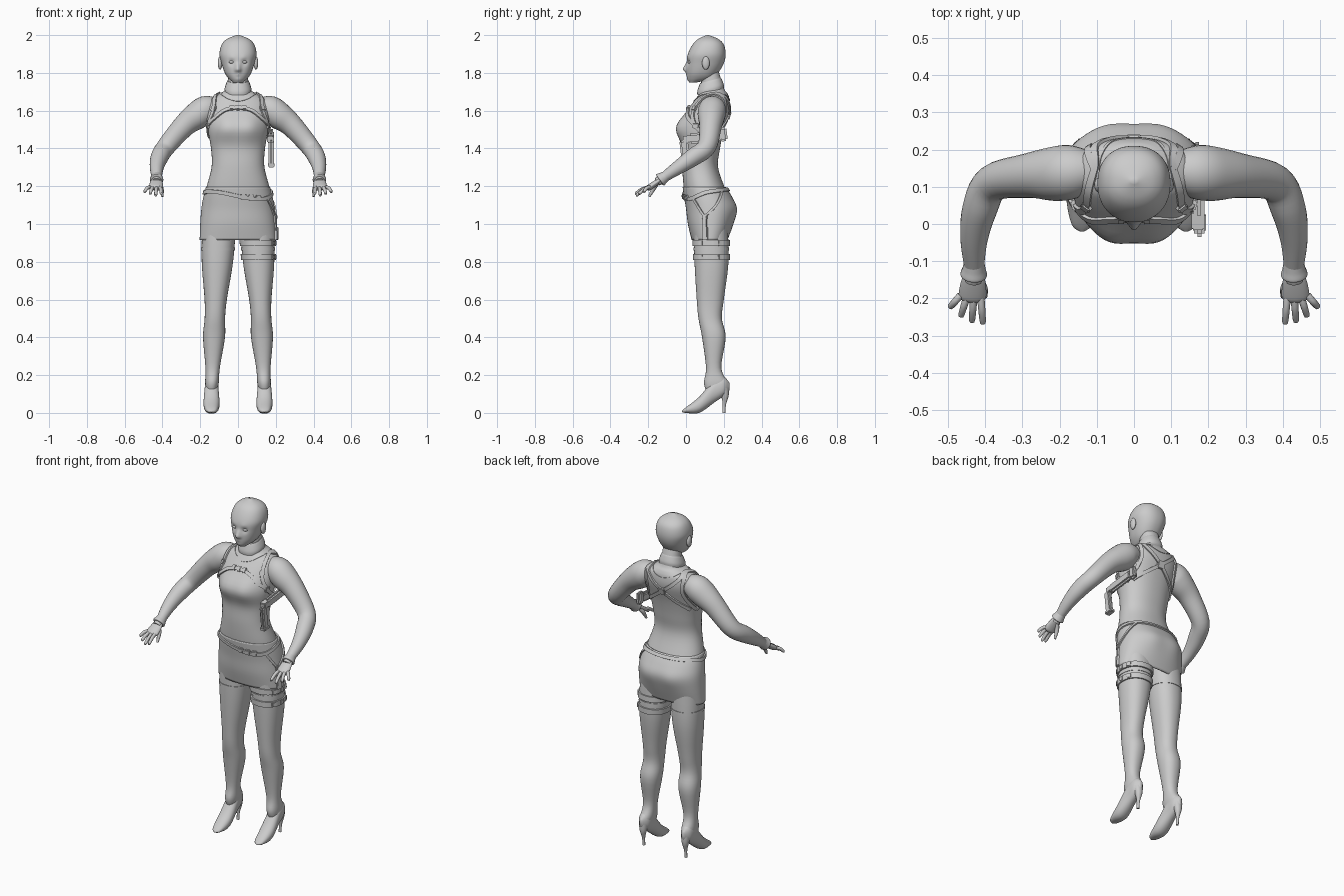
import bpy, bmesh, math
from mathutils import Vector, Matrix
from mathutils.bvhtree import BVHTree

default_cube = bpy.data.objects.get("Cube")
if default_cube:
    bpy.data.objects.remove(default_cube)

grey = (0.6, 0.6, 0.6, 1)
material = bpy.data.materials.new("plain grey")
material.use_nodes = True
material.diffuse_color = grey
material.node_tree.nodes["Principled BSDF"].inputs["Base Color"].default_value = grey


def finish(name, bm):
    bmesh.ops.recalc_face_normals(bm, faces=bm.faces)
    mesh = bpy.data.meshes.new(name)
    bm.to_mesh(mesh)
    bm.free()
    mesh.materials.append(material)
    mesh.shade_smooth()
    mesh.set_sharp_from_angle(angle=math.radians(50))
    part = bpy.data.objects.new(name, mesh)
    bpy.context.collection.objects.link(part)
    return part


def smooth(rows, steps=5, closed=False):
    """Smooth curve through tuples of any length."""
    count, result = len(rows), []

    def pick(i):
        return rows[i % count] if closed else rows[min(max(i, 0), count - 1)]

    for i in range(count if closed else count - 1):
        for k in range(steps):
            t = k / steps
            result.append(tuple(
                b + t * (c - a + t * (2 * a - 5 * b + 4 * c - d + t * (3 * b - a - 3 * c + d))) / 2
                for a, b, c, d in zip(pick(i - 1), pick(i), pick(i + 1), pick(i + 2))))
    return result if closed else result + [tuple(rows[-1])]


def skin(name, rings, caps=True, closed=False, bumps=(), flip=1):
    bm = bmesh.new()
    grid = [[bm.verts.new((x * flip, y, z)) for x, y, z in ring] for ring in rings]
    pairs = list(zip(grid, grid[1:])) + ([(grid[-1], grid[0])] if closed else [])
    for a, b in pairs:
        for i in range(len(a)):
            bm.faces.new((a[i - 1], a[i], b[i], b[i - 1]))
    if caps and not closed:
        bm.faces.new(grid[0])
        bm.faces.new(grid[-1])
    for vert in bm.verts:
        start = vert.co.copy()
        for x, y, z, size, push in bumps:
            for centre in {(x, y, z), (-x, y, z)}:
                vert.co.y += push * math.exp(-(start - Vector(centre)).length_squared / (2 * size * size))
    return finish(name, bm)


def section(at, wide, low, high):
    return at, wide, low, high


def signed_power(value, power):
    return math.copysign(abs(value) ** power, value)


def loft(name, sections, along="z", centre=lambda at: 0, sides=40, steps=5, **options):
    rings = []
    for at, wide, low, high in smooth(sections, steps):
        ring = []
        for i in range(sides):
            angle = math.tau * i / sides
            x = centre(at) + wide * signed_power(math.cos(angle), 0.9)
            other = (low + high) / 2 + (high - low) / 2 * signed_power(math.sin(angle), 0.9)
            ring.append((x, other, at) if along == "z" else (x, at, other))
        rings.append(ring)
    return skin(name, rings, **options)


def tube(name, knots, reference=(1, 0, 1), flat=1, sides=20, flip=1):
    """Each knot is a position with a radius."""
    path, rings = smooth([(*place, radius) for place, radius in knots]), []
    for i, (*place, radius) in enumerate(path):
        ahead = Vector(path[min(i + 1, len(path) - 1)][:3]) - Vector(path[max(i - 1, 0)][:3])
        ahead.normalize()
        across = Vector(reference)
        across = (across - ahead * across.dot(ahead)).normalized()
        up = ahead.cross(across) * flat
        angles = [math.tau * k / sides for k in range(sides)]
        rings.append([Vector(place) + radius * (across * math.cos(a) + up * math.sin(a)) for a in angles])
    return skin(name, rings, flip=flip)


def surface(part):
    return BVHTree.FromPolygons([v.co for v in part.data.vertices], [p.vertices for p in part.data.polygons])


def hoop(middle, wide, deep, height):
    """Closed path around the body; height is a rule of cosine and sine."""
    turns = [(math.cos(math.tau * k / 12), math.sin(math.tau * k / 12)) for k in range(12)]
    return [(middle[0] + wide * c, middle[1] + deep * s, height(c, s)) for c, s in turns]


def strap(name, path, body, width=0.02, thick=0.008, closed=False, flip=1):
    """Flat band laid onto a body surface."""
    hits = [body.find_nearest(Vector((x * flip, y, z)))[:2] for x, y, z in smooth(path, 8, closed)]
    last, rings = len(hits) - 1, []
    for i, (place, normal) in enumerate(hits):
        before = hits[i - 1 if closed else max(i - 1, 0)][0]
        after = hits[(i + 1) % len(hits) if closed else min(i + 1, last)][0]
        side = (after - before).cross(normal).normalized() * width / 2
        inner, outer = place - normal * 0.004, place + normal * thick
        rings.append([inner - side, inner + side, outer + side, outer - side])
    return skin(name, rings, closed=closed)


def box(name, place, size, turn=Matrix(), bevel=0.004):
    bm = bmesh.new()
    bmesh.ops.create_cube(bm, size=1)
    bmesh.ops.scale(bm, vec=size, verts=bm.verts)
    bmesh.ops.bevel(bm, geom=bm.edges[:], offset=bevel, segments=2, affect="EDGES")
    bmesh.ops.transform(bm, matrix=Matrix.Translation(place) @ turn, verts=bm.verts)
    return finish(name, bm)


def buckle(name, near, body, wide=0.03, tall=0.03):
    place, normal = body.find_nearest(Vector(near))[:2]
    turn = normal.to_track_quat("Z", "Y").to_matrix().to_4x4()
    return box(name, place + normal * 0.004, (wide, tall, 0.016), turn)


def ball(name, place, size):
    bm = bmesh.new()
    bmesh.ops.create_uvsphere(bm, u_segments=20, v_segments=12, radius=1)
    bmesh.ops.transform(bm, matrix=Matrix.LocRotScale(Vector(place), None, Vector(size)), verts=bm.verts)
    return finish(name, bm)


# torso with neck
torso = loft("torso", [
    section(at=.98, wide=.17, low=.03, high=.22), section(at=1.08, wide=.18, low=.01, high=.25),
    section(at=1.18, wide=.17, low=-.01, high=.21), section(at=1.3, wide=.14, low=-.02, high=.17),
    section(at=1.4, wide=.143, low=-.02, high=.18), section(at=1.5, wide=.16, low=-.03, high=.2),
    section(at=1.6, wide=.167, low=.01, high=.23), section(at=1.66, wide=.15, low=.05, high=.23),
    section(at=1.69, wide=.1, low=.07, high=.22), section(at=1.72, wide=.06, low=.08, high=.2),
    section(at=1.82, wide=.05, low=.08, high=.17)],
    sides=64, bumps=[(.065, -.03, 1.52, .05, -.028)])

# turtleneck collar, tilted forward
collar = loft("collar", [
    section(at=1.7, wide=.07, low=.06, high=.2), section(at=1.72, wide=.07, low=.06, high=.2),
    section(at=1.75, wide=.06, low=.07, high=.19), section(at=1.76, wide=.055, low=.075, high=.185)])
for vert in collar.data.vertices:
    vert.co.z += (vert.co.y - .13) / 4

# head with nose, brow, eye sockets, lips and chin
head = loft("head", [
    section(at=1.75, wide=.025, low=.02, high=.06), section(at=1.77, wide=.05, low=.01, high=.14),
    section(at=1.8, wide=.07, low=.005, high=.17), section(at=1.85, wide=.087, low=.004, high=.2),
    section(at=1.9, wide=.098, low=.01, high=.21), section(at=1.95, wide=.086, low=.035, high=.2),
    section(at=1.98, wide=.058, low=.065, high=.17), section(at=2, wide=.008, low=.11, high=.12)],
    sides=112, steps=8, bumps=[
        (0, 0, 1.82, .01, -.019), (0, 0, 1.84, .01, -.009), (.01, 0, 1.813, .007, -.006),
        (.034, .01, 1.857, .013, .009), (.03, .01, 1.877, .012, -.003),
        (0, 0, 1.79, .01, -.006), (0, 0, 1.779, .007, .003), (0, .01, 1.763, .014, -.005)])

# skirt shell
skirt = loft("skirt", [
    section(at=.915, wide=.203, low=.03, high=.22), section(at=1, wide=.2, low=.01, high=.25),
    section(at=1.08, wide=.194, low=0, high=.265), section(at=1.14, wide=.184, low=-.01, high=.245),
    section(at=1.195, wide=.17, low=-.018, high=.212)],
    sides=64, caps=False, bumps=[(.075, .26, 1.07, .045, .009)])
shell = skirt.modifiers.new("thickness", "SOLIDIFY")
shell.thickness = 0.008
shell.offset = -1

on_torso, on_skirt = surface(torso), surface(skirt)

# landmarks on the model's left
collarbone, shoulder, blade = (.14, .03, 1.62), (.11, .15, 1.7), (.1, .22, 1.66)
armpit, ribs, spine = (.16, .05, 1.52), (.16, .12, 1.46), (0, .24, 1.57)
elbow, wrist = Vector((.38, .11, 1.41)), Vector((.43, -.12, 1.245))
reach = Vector((.05, -.8, -.55))

for s, side in ((1, "left"), (-1, "right")):
    ball(side + "_eye", (s * .034, .02, 1.857), (.014, .011, .008))
    ball(side + "_ear", (s * .095, .105, 1.852), (.012, .02, .035))

    # legs, pointed shoes and thin heels
    leg = loft(side + "_leg", [
        section(at=1, wide=.09, low=.04, high=.22), section(at=.8, wide=.083, low=.045, high=.225),
        section(at=.6, wide=.059, low=.057, high=.2), section(at=.5, wide=.054, low=.066, high=.19),
        section(at=.4, wide=.058, low=.085, high=.21), section(at=.24, wide=.038, low=.106, high=.187),
        section(at=.16, wide=.036, low=.095, high=.22), section(at=.11, wide=.028, low=.11, high=.21)],
        centre=lambda z: .145 - .045 * z, flip=s)
    on_leg = surface(leg)
    loft(side + "_shoe", [
        section(at=-.02, wide=.006, low=.004, high=.012), section(at=0, wide=.028, low=0, high=.03),
        section(at=.07, wide=.042, low=0, high=.085), section(at=.15, wide=.037, low=.055, high=.18),
        section(at=.2, wide=.032, low=.09, high=.19), section(at=.23, wide=.008, low=.12, high=.16)],
        along="y", centre=lambda y: .14, sides=28, flip=s)
    tube(side + "_heel", [((.14, .2, .13), .028), ((.14, .206, .09), .02), ((.14, .203, .045), .009),
                          ((.14, .2, 0), .008)], flip=s)

    # arms and glove cuffs
    tube(side + "_arm", [
        ((.11, .145, 1.62), .05), ((.165, .14, 1.608), .072), ((.215, .135, 1.575), .073),
        ((.285, .13, 1.52), .06), (elbow, .05), ((.415, .04, 1.355), .047), ((.43, -.04, 1.3), .037),
        (wrist, .026), (wrist + reach * .04, .023)], sides=28, flip=s)
    tube(side + "_cuff", [(wrist - reach * .02, .027), (wrist, .031), (wrist + reach * .02, .036),
                          (wrist + reach * .025, .028)], flip=s)

    # hands with fanned fingers
    palm = [(.01, .022), (.04, .032), (.08, .037), (.1, .035), (.11, .02)]
    tube(side + "_palm", [(wrist + reach * far, radius) for far, radius in palm],
         reference=(1, 0, 0), flat=.42, flip=s)
    for k, finger in enumerate(("index", "middle", "ring", "little")):
        base = wrist + reach * .09 + Vector((.018 * k - .022, 0, 0))
        tip = Vector((.406 + .03 * k, -.27 + .005 * k * k, 1.15 + .01 * abs(k - 1)))
        bend = base.lerp(tip, .5) + Vector((0, 0, .007))
        tube(f"{side}_{finger}_finger", [(base, .01), (bend, .0095), (base.lerp(tip, .92), .008), (tip, .003)],
             reference=(1, 0, 0), sides=12, flip=s)
    tube(side + "_thumb", [((.424, -.15, 1.22), .012), ((.406, -.17, 1.19), .012), ((.4, -.195, 1.145), .006)],
         reference=(1, 0, 0), sides=12, flip=s)

    # harness straps crossing on the back
    far_ribs = (-ribs[0], ribs[1] + .05, ribs[2])
    strap(side + "_shoulder_strap", [ribs, armpit, collarbone, shoulder, blade, spine, far_ribs],
          on_torso, flip=s)
    strap(side + "_back_strap", [shoulder, (.13, .22, 1.64), (.135, .22, 1.56), ribs], on_torso, flip=s)
    for name, (x, y, z) in (("collarbone", collarbone), ("armpit", armpit)):
        buckle(f"{side}_{name}_buckle", (s * x, y, z), on_torso)

    # stocking tops, and buckled bands on the left thigh
    thigh = (s * .11, .135)
    strap(side + "_stocking_top", hoop(thigh, .1, .1, lambda c, s: .868), on_leg, .016, .003, closed=True)
    for height in (.825, .9) if side == "left" else ():
        strap("thigh_band", hoop(thigh, .1, .1, lambda c, s: height), on_leg, .032, closed=True)
        for y in (.06, .13, .2):
            buckle("thigh_buckle", (.22, y, height), on_leg)

# chest strap, neckline and back plate
chest = [armpit, (.13, 0, 1.57), (.07, 0, 1.61)]
strap("chest_strap", chest + [(0, 0, 1.625)] + [(-x, y, z) for x, y, z in reversed(chest)], on_torso)
for x in (-.035, 0, .035):
    buckle("chest_buckle", (x, 0, 1.625), on_torso, wide=.024)
strap("neckline", hoop((0, .14), .1, .1, lambda c, s: 1.7 - .045 * s * s), on_torso, .008, .003, closed=True)
buckle("back_plate", spine, on_torso, wide=.045, tall=.045)

# slanted belt and hanging hip straps
strap("belt", hoop((0, .1), .18, .13, lambda c, s: 1.165 + .02 * s - .04 * c * max(0, -s)),
      on_skirt, closed=True)
for x in (.03, .075, .12):
    buckle("belt_buckle", (x, -.03, 1.145 - .1 * x), on_skirt)
hip = (.21, .095, 1.04)
strap("front_hip_strap", [(.17, .03, 1.13), (.2, .06, 1.08), hip], on_skirt, .013)
strap("back_hip_strap", [(.15, .2, 1.18), (.2, .16, 1.1), hip], on_skirt, .013)
strap("drop_strap", [hip, (.21, .095, .92)], on_skirt)
buckle("hip_ring", hip, on_skirt)
buckle("drop_plate", (.22, .095, .95), on_skirt, tall=.07)

# underarm holster with grip
lean = Matrix.Rotation(.12, 4, "X")
box("holster", (.175, .1, 1.46), (.03, .17, .055), lean, .01)
box("holster_end", (.17, .195, 1.475), (.03, .045, .075), lean, .01)
box("holster_flap", (.172, .01, 1.45), (.036, .05, .035), lean)
box("grip", (.176, -.005, 1.375), (.028, .045, .14), lean, .009)
box("grip_base", (.176, .004, 1.312), (.034, .05, .02), lean)
